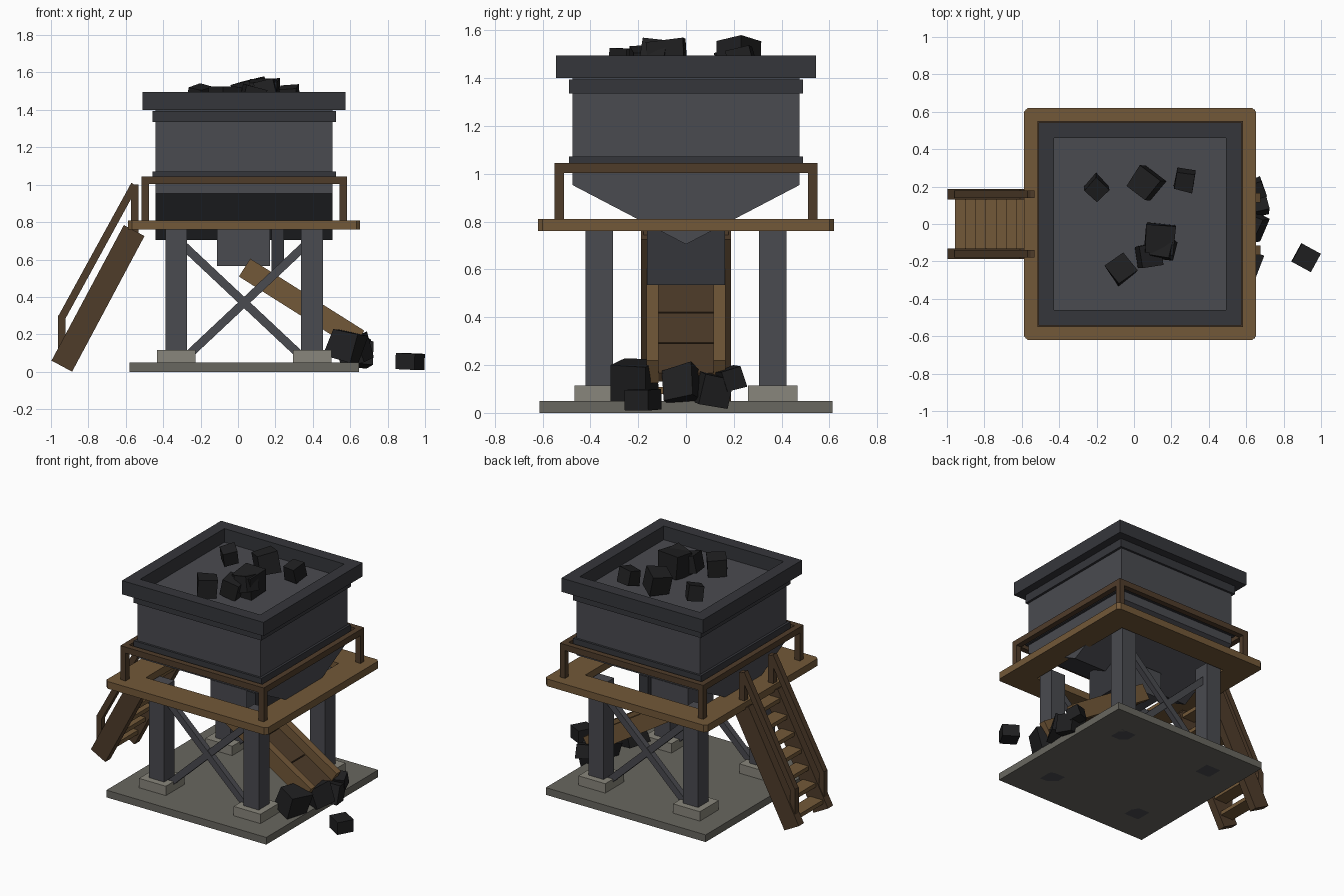
import bpy, bmesh, math, random
from mathutils import Vector, Euler

if "Cube" in bpy.data.objects:
    bpy.data.objects.remove(bpy.data.objects["Cube"])

random.seed(4)
CX = 0.033  # x centre of the tower


def mat(name, r, g, b):
    m = bpy.data.materials.new(name)
    m.diffuse_color = (r, g, b, 1)
    m.use_nodes = True
    m.node_tree.nodes["Principled BSDF"].inputs["Base Color"].default_value = m.diffuse_color
    return m


STEEL = mat("steel", 0.068, 0.069, 0.08)
DARK = mat("dark_steel", 0.036, 0.037, 0.044)
WOOD = mat("wood", 0.17, 0.098, 0.04)
BROWN = mat("dark_wood", 0.078, 0.045, 0.023)
SLAB = mat("slab_concrete", 0.14, 0.135, 0.115)
FOOT = mat("footing_concrete", 0.25, 0.24, 0.2)
COAL = mat("coal", 0.014, 0.014, 0.015)


def finish(name, bm, material):
    bmesh.ops.recalc_face_normals(bm, faces=bm.faces)
    me = bpy.data.meshes.new(name)
    bm.to_mesh(me)
    bm.free()
    me.materials.append(material)
    ob = bpy.data.objects.new(name, me)
    bpy.context.collection.objects.link(ob)
    return ob


def box(name, x, y, z, material, rot_y=0.0):
    """Box from (min, max) ranges, turned about its own centre."""
    bm = bmesh.new()
    bmesh.ops.create_cube(bm, size=1)
    for v in bm.verts:
        v.co = Vector([v.co[i] * (r[1] - r[0]) for i, r in enumerate((x, y, z))])
    ob = finish(name, bm, material)
    ob.location = [(r[0] + r[1]) / 2 for r in (x, y, z)]
    ob.rotation_euler.y = rot_y
    return ob


def beam(name, p, q, y, width, material):
    """Beam between two (x, z) points, filling a y range."""
    dx, dz = q[0] - p[0], q[1] - p[1]
    h = math.hypot(dx, dz) / 2
    mx, mz = (p[0] + q[0]) / 2, (p[1] + q[1]) / 2
    return box(name, (mx - h, mx + h), y, (mz - width / 2, mz + width / 2),
               material, -math.atan2(dz, dx))


def frame(name, hx, hy, t, z, material, bevel=0.0):
    """Square ring with outer half sizes hx, hy and border width t."""
    bm = bmesh.new()
    rings = []
    for zz in z:
        for o in (0, t):
            rings.append([bm.verts.new((CX + sx * (hx - o), sy * (hy - o), zz))
                          for sx, sy in ((-1, -1), (1, -1), (1, 1), (-1, 1))])
    lo, li, to, ti = rings
    for a, b in ((lo, to), (to, ti), (ti, li), (li, lo)):
        for i in range(4):
            j = (i + 1) % 4
            bm.faces.new((a[i], a[j], b[j], b[i]))
    if bevel:
        edges = [e for e in bm.edges if e.verts[0] in lo + to and e.verts[1] in lo + to
                 and abs(e.verts[0].co.z - e.verts[1].co.z) > 1e-4]
        bmesh.ops.bevel(bm, geom=edges, offset=bevel, segments=1, affect='EDGES')
    return finish(name, bm, material)


def lump(name, x, y, z, size):
    """Rough, tilted block of coal."""
    bm = bmesh.new()
    bmesh.ops.create_cube(bm, size=size)
    for v in bm.verts:
        v.co *= random.uniform(0.9, 1.08)
    ob = finish(name, bm, COAL)
    ob.location = (x, y, z)
    ob.rotation_euler = Euler([random.uniform(-0.3, 0.3), random.uniform(-0.3, 0.3),
                               random.uniform(0, 1.5)])


# Ground slab, footings, legs
box("ground_slab", (CX - 0.613, CX + 0.613), (-0.613, 0.613), (0, 0.05), SLAB)
for sx in (-1, 1):
    for sy in (-1, 1):
        x, y = CX + sx * 0.363, sy * 0.363
        box("footing", (x - 0.103, x + 0.103), (y - 0.103, y + 0.103), (0.04, 0.115), FOOT)
        box("leg", (x - 0.058, x + 0.058), (y - 0.058, y + 0.058), (0, 0.775), STEEL)

# Cross braces on the front and back
for sy in (-1, 1):
    y = sy * 0.363
    for s in (-1, 1):
        beam("cross_brace", (CX - 0.33, 0.37 - s * 0.31), (CX + 0.33, 0.37 + s * 0.31),
             (y - 0.02 + s * 0.002, y + 0.02 + s * 0.002), 0.045, STEEL)

# Walkway and railing
frame("walkway", 0.62, 0.62, 0.185, (0.76, 0.81), WOOD, 0.02)
frame("railing", 0.55, 0.55, 0.04, (1.003, 1.045), BROWN)
for sx in (-1, 1):
    for sy in (-1, 1):
        x, y = CX + sx * 0.53, sy * 0.53
        box("railing_post", (x - 0.02, x + 0.02), (y - 0.02, y + 0.02), (0.8, 1.01), BROWN)

# Hopper: bin, bands, rim, V-shaped trough
box("hopper_bin", (CX - 0.473, CX + 0.473), (-0.475, 0.475), (0.953, 1.4), STEEL)
for z in ((1.015, 1.072), (1.335, 1.395)):
    frame("hopper_band", 0.49, 0.49, 0.03, z, DARK)
frame("hopper_rim", 0.543, 0.543, 0.083, (1.4, 1.495), DARK)
bm = bmesh.new()
ends = [[bm.verts.new((CX + s * 0.473, y, z)) for y, z in
         ((-0.475, 0.953), (0.475, 0.953), (0, 0.705))] for s in (-1, 1)]
for e in ends:
    bm.faces.new(e)
for i in range(3):
    j = (i + 1) % 3
    bm.faces.new((ends[0][i], ends[0][j], ends[1][j], ends[1][i]))
finish("hopper_trough", bm, STEEL)

# Outlet box and gate
box("outlet_box", (-0.113, 0.172), (-0.14, 0.14), (0.565, 0.76), STEEL)
box("outlet_gate", (0.178, 0.247), (-0.163, 0.163), (0.535, 0.77), DARK)

# Sloping chute with side boards and floor planks
A, B = Vector((0.035, 0.557)), Vector((0.645, 0.172))
for s in (-1, 1):
    beam("chute_side", A, B, (s * 0.14 - 0.025, s * 0.14 + 0.025), 0.113, WOOD)
drop = Vector((-0.016, -0.025))
for i in range(3):
    beam("chute_plank", A.lerp(B, i / 3 + 0.005) + drop, A.lerp(B, (i + 1) / 3 - 0.005) + drop,
         (-0.116, 0.116), 0.04, BROWN)

# Stairs: stringers, treads, handrails
for s in (-1, 1):
    beam("stair_stringer", (-0.942, 0.03), (-0.555, 0.755),
         (s * 0.16 - 0.028, s * 0.16 + 0.028), 0.125, BROWN)
    yr = (s * 0.158 - 0.02, s * 0.158 + 0.02)
    box("handrail_post_low", (-0.962, -0.922), yr, (0.06, 0.3), BROWN)
    box("handrail_post_high", (-0.573, -0.533), yr, (0.72, 1.0), BROWN)
    beam("handrail", (-0.945, 0.285), (-0.553, 1.0), yr, 0.04, BROWN)
for i in range(7):
    x = -0.908 + i * 0.055
    z = 0.03 + 1.873 * (x + 0.942)
    box("stair_tread", (x - 0.05, x + 0.05), (-0.14, 0.14), (z - 0.014, z + 0.014), WOOD)

# Coal in the hopper
for p in ((-0.2, 0.19, 1.475, 0.1), (0.06, 0.215, 1.49, 0.135), (0.27, 0.235, 1.475, 0.1),
          (-0.07, -0.24, 1.46, 0.12), (0.14, -0.08, 1.48, 0.16), (0.08, -0.17, 1.465, 0.12),
          (0.16, -0.13, 1.5, 0.11)):
    lump("hopper_coal", *p)

# Coal spilled below the chute
for p in ((0.575, -0.215, 0.14, 0.15), (0.62, -0.01, 0.11, 0.14), (0.645, 0.115, 0.095, 0.135),
          (0.65, 0.185, 0.14, 0.09)):
    lump("spilled_coal", *p)
box("stray_coal", (0.862, 0.978), (-0.236, -0.124), (0.012, 0.098), COAL, 0.04).rotation_euler.z = -0.5
